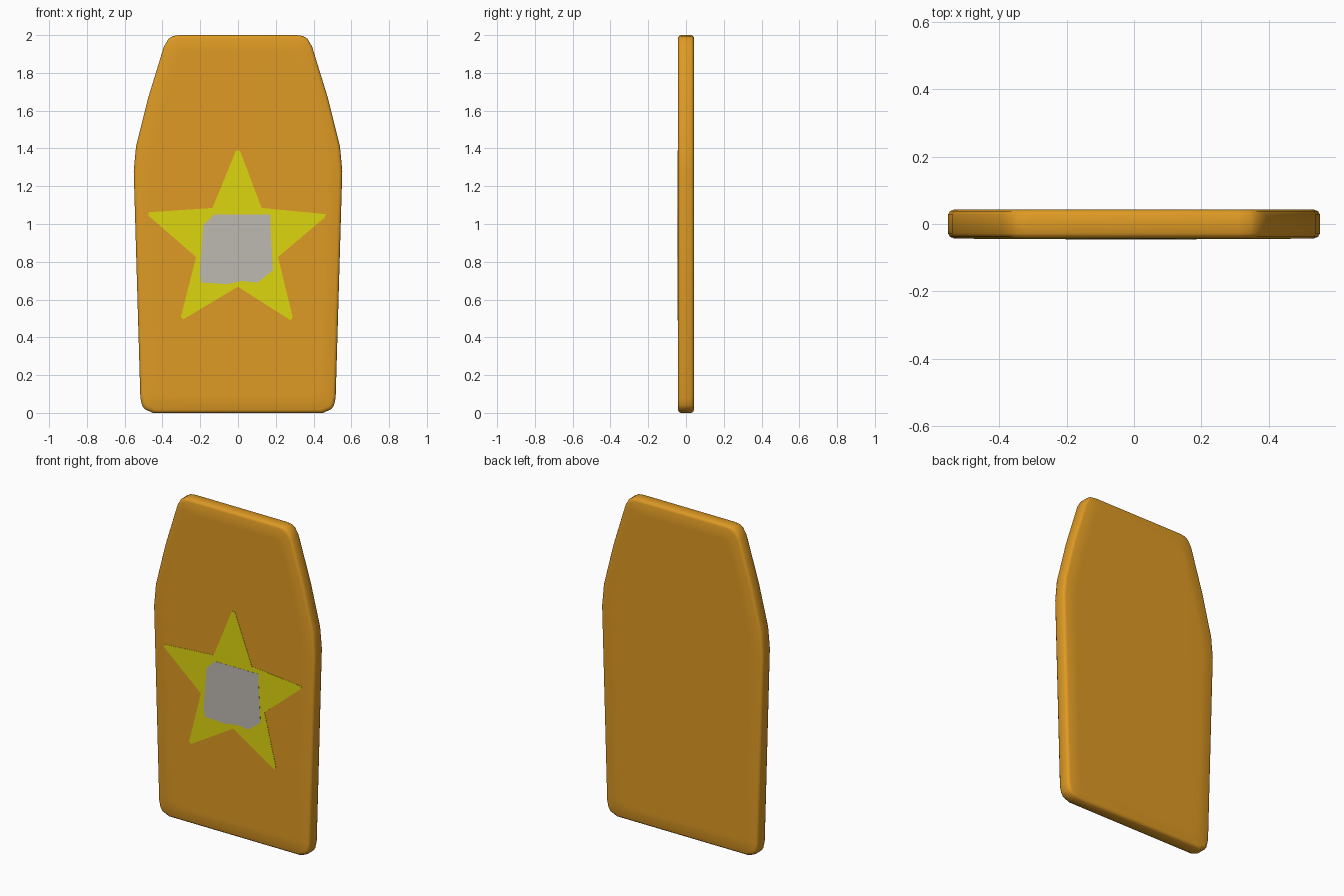
import bpy, bmesh

if "Cube" in bpy.data.objects:
    bpy.data.objects.remove(bpy.data.objects["Cube"])


def material(name, rgb):
    m = bpy.data.materials.new(name)
    m.diffuse_color = (*rgb, 1)
    m.use_nodes = True
    m.node_tree.nodes["Principled BSDF"].inputs["Base Color"].default_value = m.diffuse_color
    return m


def add_object(name, bm, mat):
    bmesh.ops.recalc_face_normals(bm, faces=bm.faces[:])
    mesh = bpy.data.meshes.new(name)
    bm.to_mesh(mesh)
    bm.free()
    mesh.materials.append(mat)
    ob = bpy.data.objects.new(name, mesh)
    bpy.context.collection.objects.link(ob)
    return ob


def loft(name, rings, mat):
    """Join closed rings of points and cap both ends."""
    bm = bmesh.new()
    loops = [[bm.verts.new(p) for p in ring] for ring in rings]
    n = len(loops[0])
    for a, b in zip(loops, loops[1:]):
        for i in range(n):
            j = (i + 1) % n
            bm.faces.new((a[i], a[j], b[j], b[i]))
    bm.faces.new(loops[0])
    bm.faces.new(loops[-1])
    return add_object(name, bm, mat)


def plate(name, outline, y_front, y_back, mat):
    return loft(name, [[(x, y, z) for x, z in outline] for y in (y_front, y_back)], mat)


orange = material("board orange", (0.73, 0.323, 0.0176))
yellow = material("star yellow", (0.73, 0.67, 0.0044))
grey = material("patch grey", (0.515, 0.479, 0.44))

# Board: mirrored half outline, lofted through rounded rim rings
half = [(0.45, 0.0), (0.495, 0.02), (0.508, 0.04), (0.517, 0.08), (0.552, 1.28),
        (0.54, 1.41), (0.475, 1.67), (0.392, 1.94), (0.368, 1.98), (0.345, 1.995), (0.31, 2.0)]
outline = half + [(-x, z) for x, z in reversed(half)]
sections = [(-0.043, 0.09), (-0.0425, 0.017), (-0.038, 0.006), (-0.028, 0.0),
            (0.028, 0.0), (0.038, 0.006), (0.0425, 0.017), (0.043, 0.09)]
rings = [[(x * (1 - d / 0.55), y, 1 + (z - 1) * (1 - d)) for x, z in outline]
         for y, d in sections]
board = loft("board", rings, orange)
for p in board.data.polygons:
    p.use_smooth = True

# Painted star on the front, with slightly blunt tips
star = [(-0.01, 1.39), (0.01, 1.39), (0.125, 1.085), (0.465, 1.052), (0.46, 1.035),
        (0.212, 0.825), (0.29, 0.505), (0.278, 0.49), (0.0, 0.668), (-0.29, 0.495),
        (-0.303, 0.507), (-0.222, 0.825), (-0.475, 1.045), (-0.472, 1.062), (-0.135, 1.085)]
plate("painted_star", star, -0.0445, -0.042, yellow)

# Painted grey patch over the star centre
patch = [(-0.125, 1.05), (0.172, 1.05), (0.172, 0.99), (0.185, 0.755), (0.105, 0.69),
         (0.02, 0.698), (-0.06, 0.682), (-0.195, 0.69), (-0.203, 0.74), (-0.183, 0.995)]
plate("painted_patch", patch, -0.0455, -0.042, grey)
